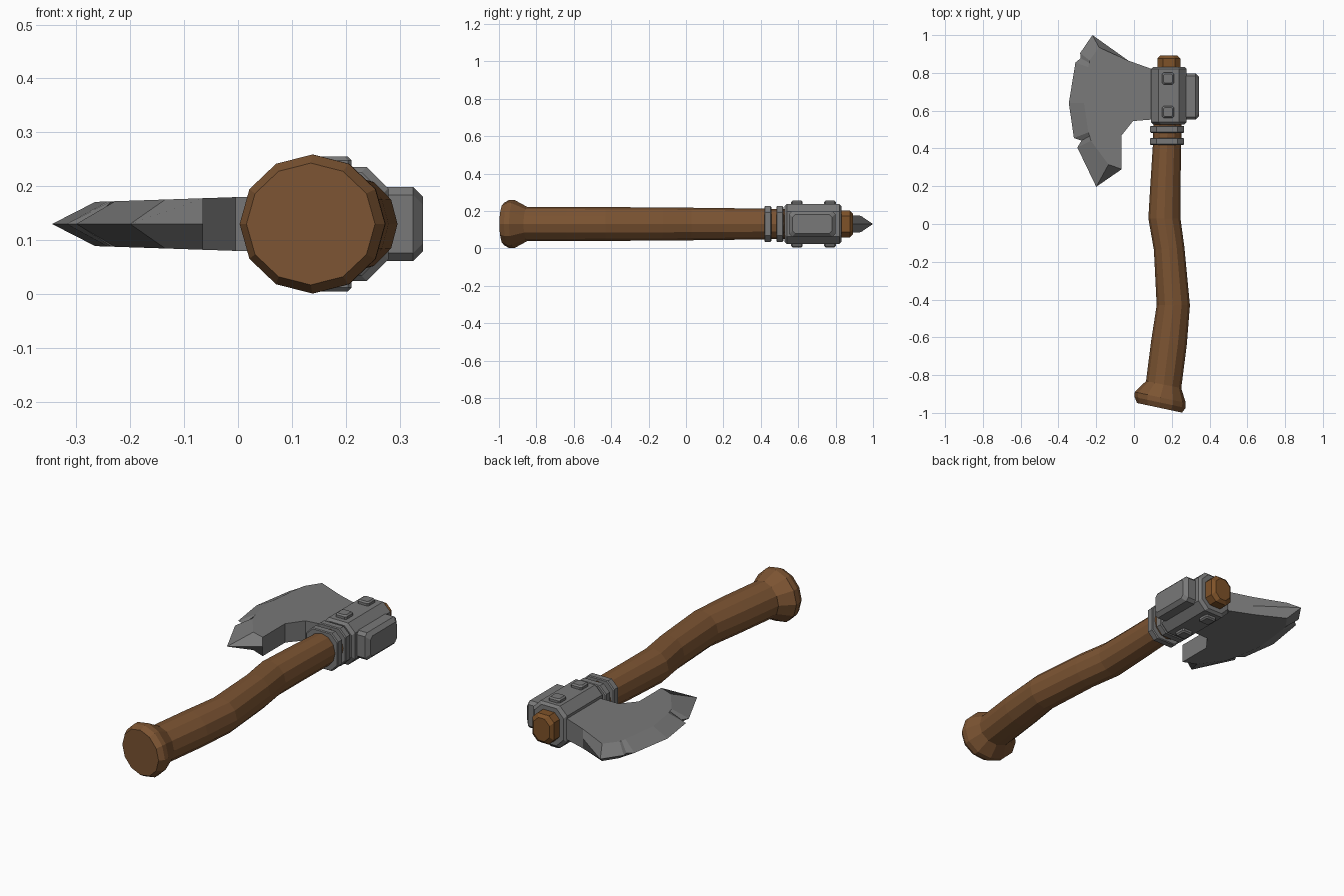
import bpy, bmesh, math

if "Cube" in bpy.data.objects:
    bpy.data.objects.remove(bpy.data.objects["Cube"], do_unlink=True)

MID = 0.13  # height of the axe's centre plane


def material(name, rgb):
    mat = bpy.data.materials.new(name)
    mat.use_nodes = True
    colour = (*rgb, 1)
    mat.diffuse_color = colour
    mat.node_tree.nodes["Principled BSDF"].inputs["Base Color"].default_value = colour
    return mat


steel = material("grey steel", (0.19, 0.19, 0.19))
wood = material("brown wood", (0.2, 0.088, 0.032))
end_wood = material("end grain wood", (0.21, 0.085, 0.022))


def finish(name, bm, mat):
    bmesh.ops.recalc_face_normals(bm, faces=bm.faces)
    mesh = bpy.data.meshes.new(name)
    bm.to_mesh(mesh)
    bm.free()
    mesh.materials.append(mat)
    obj = bpy.data.objects.new(name, mesh)
    bpy.context.collection.objects.link(obj)
    return obj


def loft(name, rings, mat):
    """Skin a list of equal-length point rings and cap both ends."""
    bm = bmesh.new()
    loops = [[bm.verts.new(p) for p in ring] for ring in rings]
    for a, b in zip(loops, loops[1:]):
        for i in range(len(a)):
            j = (i + 1) % len(a)
            bm.faces.new((a[i], a[j], b[j], b[i]))
    bm.faces.new(loops[0])
    bm.faces.new(loops[-1])
    return finish(name, bm, mat)


def block(name, axis, span, centre, half, chamfer, bevel, mat):
    """Octagonal block along an axis, with bevels (near, far) on its ends."""
    lo, hi = span
    near, far = bevel
    rings = []
    for pos, inset in ((lo, near), (lo + near, 0), (hi - far, 0), (hi, far)):
        if rings and not near and pos == lo:
            continue
        u, v = half[0] - inset, half[1] - inset
        ring = []
        for su, sv, flip in ((1, 1, 0), (-1, 1, 1), (-1, -1, 0), (1, -1, 1)):
            pair = [(su * u, sv * (v - chamfer)), (su * (u - chamfer), sv * v)]
            for a, b in (pair[::-1] if flip else pair):
                point = [centre[0] + a, centre[1] + b]
                point.insert(axis, pos)
                ring.append(point)
        rings.append(ring)
    return loft(name, rings, mat)


# Curved twelve-sided handle with a flared, tilted pommel: x, y, rx, rz, tilt
sections = [
    (0.135, -0.973, 0.122, 0.113, -0.21), (0.138, -0.945, 0.138, 0.129, -0.21),
    (0.139, -0.918, 0.138, 0.129, -0.21), (0.157, -0.85, 0.095, 0.092, -0.2),
    (0.185, -0.63, 0.095, 0.092, -0.12), (0.208, -0.43, 0.088, 0.09, 0),
    (0.186, -0.13, 0.081, 0.089, 0.1), (0.161, 0.03, 0.085, 0.087, 0),
    (0.166, 0.2, 0.08, 0.085, 0), (0.175, 0.42, 0.075, 0.082, 0),
    (0.178, 0.56, 0.075, 0.08, 0),
]
handle_rings = []
for x, y, rx, rz, tilt in sections:
    angles = [math.tau * i / 12 for i in range(12)]
    handle_rings.append([(x + rx * math.cos(a) * math.cos(tilt),
                          y + rx * math.cos(a) * math.sin(tilt),
                          MID + rz * math.sin(a)) for a in angles])
loft("handle", handle_rings, wood)

# Wooden end showing through the head
block("handle_end", 1, (0.8, 0.892), (0.185, MID), (0.06, 0.072), 0.028, (0, 0.015), end_wood)

# Steel socket, collars and hammer poll
block("head_socket", 1, (0.527, 0.832), (0.185, MID), (0.094, 0.106), 0.04, (0.012, 0.012), steel)
for label, y in (("lower", 0.419), ("upper", 0.483)):
    block(label + "_collar", 1, (y, y + 0.037), (0.175, MID), (0.09, 0.096), 0.035,
          (0.004, 0.004), steel)
block("hammer_poll", 0, (0.25, 0.343), (0.675, MID), (0.123, 0.069), 0.015, (0, 0.018), steel)

# Square rivets on both faces of the socket
for label, y in (("rear", 0.77), ("front", 0.593)):
    block(label + "_top_rivet", 2, (0.22, 0.255), (0.18, y), (0.031, 0.031), 0.007, (0, 0.007), steel)
    block(label + "_bottom_rivet", 2, (0.005, 0.04), (0.18, y), (0.031, 0.031), 0.007, (0.007, 0), steel)

# Blade: outer edge point, then the matching point where the flat side begins
blade = [
    ((0.12, 0.822), None), ((0.09, 0.822), None), ((-0.03, 0.865), None),
    ((-0.22, 1.0), (-0.185, 0.935)), ((-0.285, 0.905), (-0.235, 0.865)),
    ((-0.282, 0.878), (-0.237, 0.853)), ((-0.31, 0.855), (-0.242, 0.83)),
    ((-0.345, 0.64), (-0.265, 0.64)), ((-0.318, 0.455), (-0.242, 0.485)),
    ((-0.278, 0.442), (-0.235, 0.465)), ((-0.3, 0.405), (-0.228, 0.44)),
    ((-0.2, 0.197), (-0.135, 0.315)), ((-0.065, 0.29), None),
    ((-0.065, 0.47), None), ((-0.005, 0.545), None), ((0.12, 0.555), None),
]
layers = []
for side in (-1, 0, 1):
    layer = []
    for outer, inner in blade:
        x, y = (inner or outer) if side else outer
        layer.append((x, y, MID + side * (0.05 + 0.034 * x)))
    layers.append(layer)
loft("axe_blade", layers, steel)
